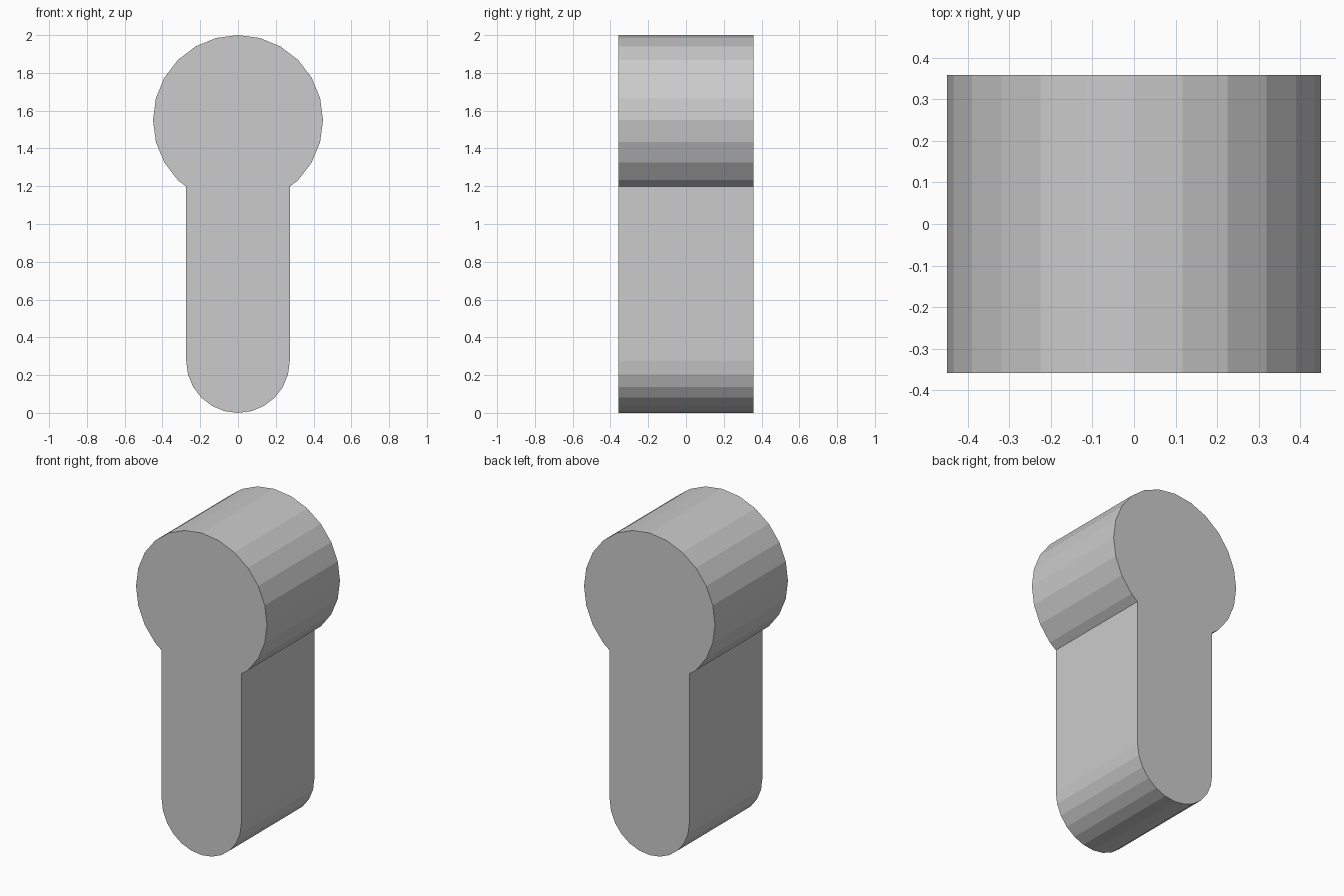
import bpy, bmesh
from math import sin, cos, radians

if "Cube" in bpy.data.objects:
    bpy.data.objects.remove(bpy.data.objects["Cube"])

HEAD_R, HEAD_Z = 0.45, 1.55      # round upper barrel
STEM_R = 0.274                   # half width of the stem and its round foot
HALF_DEPTH = 0.358
NECK_Z = 1.198                   # where stem meets barrel


def arc(radius, z, start, end, step=15):
    """Points on an arc in the xz plane, angles in degrees from +x."""
    return [(radius * cos(radians(a)), z + radius * sin(radians(a)))
            for a in range(start, end + 1, step)]


# Keyhole-shaped outline, counter-clockwise seen from the front
outline = (arc(HEAD_R, HEAD_Z, -45, 225)
           + [(-STEM_R, NECK_Z)]
           + arc(STEM_R, STEM_R, 180, 360)
           + [(STEM_R, NECK_Z)])

# Extrude the outline from front to back
bm = bmesh.new()
front = bm.faces.new([bm.verts.new((x, -HALF_DEPTH, z)) for x, z in outline])
result = bmesh.ops.extrude_face_region(bm, geom=[front], use_keep_orig=True)
back_verts = [g for g in result["geom"] if isinstance(g, bmesh.types.BMVert)]
bmesh.ops.translate(bm, verts=back_verts, vec=(0, 2 * HALF_DEPTH, 0))
bmesh.ops.recalc_face_normals(bm, faces=bm.faces)

mesh = bpy.data.meshes.new("lock_cylinder_body")
bm.to_mesh(mesh)
bm.free()
body = bpy.data.objects.new("lock_cylinder_body", mesh)
bpy.context.collection.objects.link(body)
